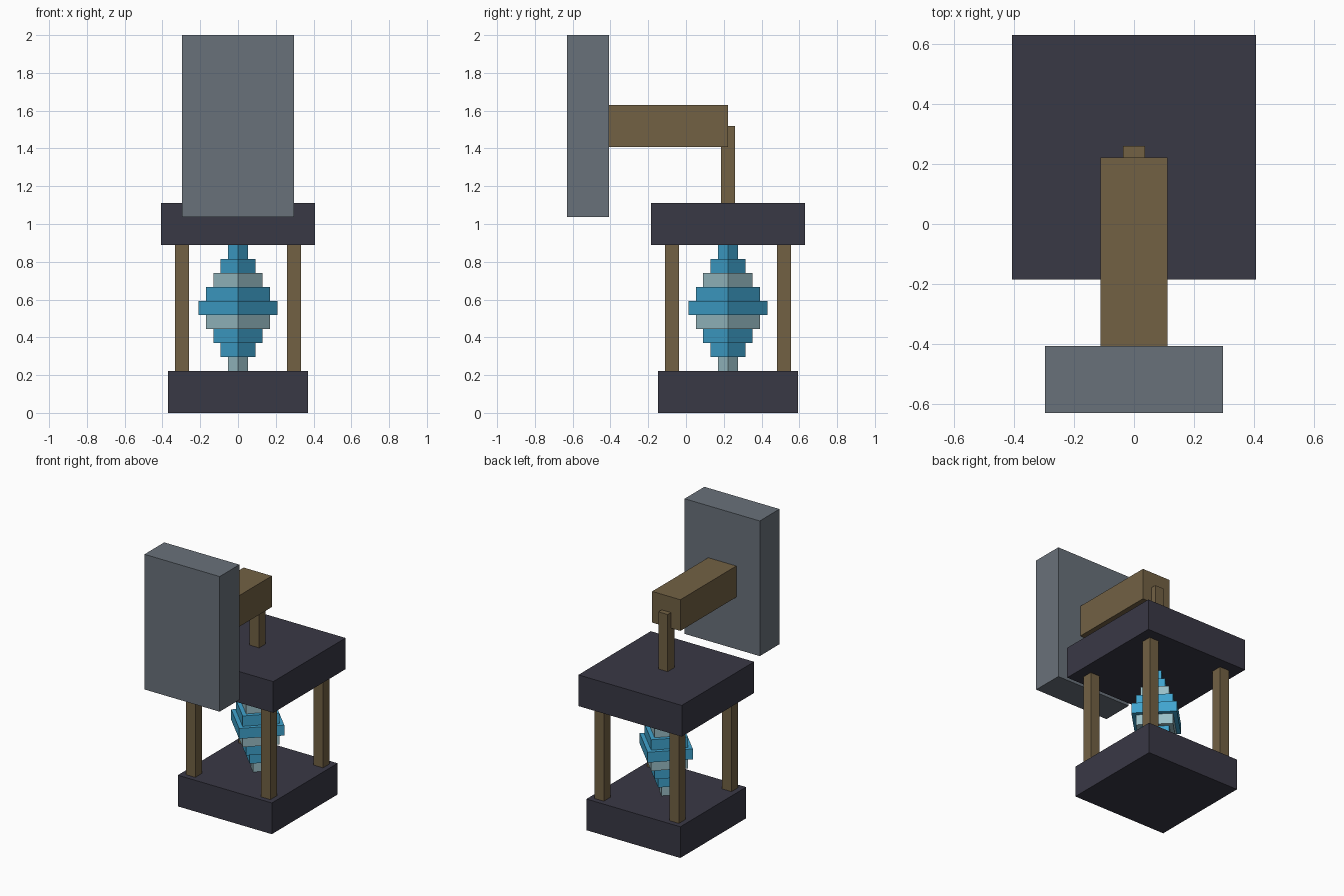
import bpy
import math

default = bpy.data.objects.get("Cube")
if default:
    bpy.data.objects.remove(default, do_unlink=True)

U = 1 / 27      # modelling grid step
AXIS_Y = 6      # lantern centre line


def material(name, hex_code):
    srgb = [int(hex_code[i:i + 2], 16) / 255 for i in (0, 2, 4)]
    color = [((c + 0.055) / 1.055) ** 2.4 for c in srgb] + [1]
    mat = bpy.data.materials.new(name)
    mat.use_nodes = True
    mat.diffuse_color = color
    bsdf = next(n for n in mat.node_tree.nodes if n.type == 'BSDF_PRINCIPLED')
    bsdf.inputs["Base Color"].default_value = color
    return mat


iron = material("dark_iron", "393845")
wood = material("brown_wood", "726144")
stone = material("grey_stone", "69717A")
blue = material("flame_blue", "40A4CE")
pale = material("flame_pale", "9ABFC7")


def box(name, mat, half_x, y0, y1, z0, z1, x=0, turn=0):
    """Box in grid steps, optionally turned about the vertical."""
    bpy.ops.mesh.primitive_cube_add(
        size=1, location=(x * U, (y0 + y1) / 2 * U, (z0 + z1) / 2 * U))
    ob = bpy.context.object
    ob.name = name
    ob.scale = (2 * half_x * U, (y1 - y0) * U, (z1 - z0) * U)
    ob.rotation_euler.z = turn
    ob.data.materials.append(mat)
    return ob


def square(name, mat, half, z0, z1, x=0, y=AXIS_Y, turn=0):
    return box(name, mat, half, y - half, y + half, z0, z1, x, turn)


# Lantern base, roof and corner posts
square("lantern_base", iron, 10, 0, 6)
square("lantern_roof", iron, 11, 24, 30)
for side, sx in (("right", -1), ("left", 1)):
    for end, sy in (("front", -1), ("back", 1)):
        square(f"{end}_{side}_post", wood, 1, 6, 24, 8 * sx, AXIS_Y + 8 * sy)

# Stepped flame: square layers turned to a diamond, every third one pale
for i in range(9):
    half = 4 - 0.75 * abs(i - 4)
    square(f"flame_layer_{i + 1}", blue if i % 3 else pale, half,
           6 + 2 * i, 8 + 2 * i, turn=math.pi / 4)

# Hanger, arm and mounting plate
square("hanger", wood, 1, 30, 41)
box("arm", wood, 3, -11, 6, 38, 44)
box("mounting_plate", stone, 8, -17, -11, 28, 54)
